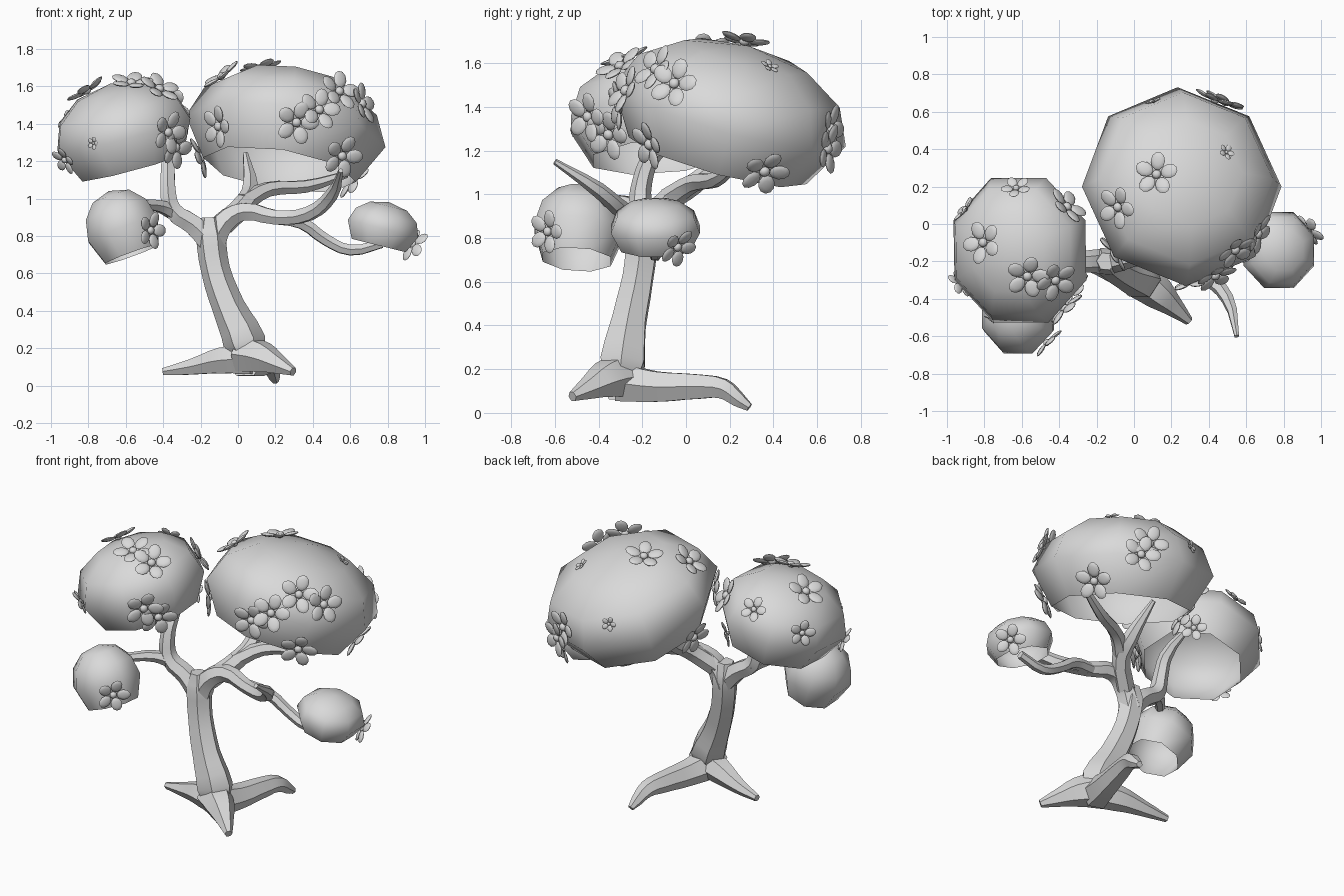
import bpy, bmesh
from math import sin, cos, pi, radians
from mathutils import Vector, Matrix, Euler

cube = bpy.data.objects.get("Cube")
if cube:
    bpy.data.objects.remove(cube, do_unlink=True)

grey = bpy.data.materials.new("plain_grey")
grey.use_nodes = True
grey.diffuse_color = (0.7, 0.7, 0.7, 1)
grey.node_tree.nodes["Principled BSDF"].inputs["Base Color"].default_value = (0.7, 0.7, 0.7, 1)


def add_mesh(name, mesh, angle):
    """Link a mesh as a smooth object that keeps its sharp edges."""
    mesh.shade_smooth()
    mesh.set_sharp_from_angle(angle=radians(angle))
    mesh.materials.clear()
    mesh.materials.append(grey)
    obj = bpy.data.objects.new(name, mesh)
    bpy.context.collection.objects.link(obj)
    return obj


def limb(name, *points):
    """Tapered six-sided tube through (x, y, z, radius) points."""
    curve = bpy.data.curves.new(name, "CURVE")
    curve.dimensions = "3D"
    curve.bevel_depth = 1
    curve.bevel_resolution = 1
    curve.resolution_u = 3
    curve.use_fill_caps = True
    spline = curve.splines.new("BEZIER")
    spline.bezier_points.add(len(points) - 1)
    for bp, (x, y, z, r) in zip(spline.bezier_points, points):
        bp.co = (x, y, z)
        bp.radius = r
        bp.handle_left_type = bp.handle_right_type = "AUTO"
    temp = bpy.data.objects.new(name + "_path", curve)
    bpy.context.collection.objects.link(temp)
    bpy.context.view_layer.update()
    deps = bpy.context.evaluated_depsgraph_get()
    mesh = bpy.data.meshes.new_from_object(temp.evaluated_get(deps))
    bpy.data.objects.remove(temp, do_unlink=True)
    add_mesh(name, mesh, 50)


def crown(name, centre, size, tilt, turn=0.0):
    """Eight-sided squashed dome, open underneath, tilted."""
    bm = bmesh.new()
    rings = []
    for lat in (-40, 0, 30, 58):
        a = radians(lat)
        rings.append([bm.verts.new((cos(a) * cos(t), cos(a) * sin(t), sin(a)))
                      for t in (turn + k * pi / 4 for k in range(8))])
    for low, high in zip(rings, rings[1:]):
        for k in range(8):
            n = (k + 1) % 8
            bm.faces.new((low[k], low[n], high[n], high[k]))
    top = bm.verts.new((0, 0, 1))
    for k in range(8):
        bm.faces.new((rings[-1][k], rings[-1][(k + 1) % 8], top))
    rot = Euler([radians(t) for t in tilt]).to_matrix().to_4x4()
    bm.transform(Matrix.Translation(centre) @ rot @ Matrix.Diagonal((*size, 1)))
    mesh = bpy.data.meshes.new(name)
    bm.to_mesh(mesh)
    bm.free()
    return add_mesh(name, mesh, 52), Vector(centre)


def flower(name, base, centre, near, size):
    """Five oval petals and a round centre, facing outward on a crown."""
    _, spot, normal, _ = base.closest_point_on_mesh(Vector(near))
    facing = (normal + (spot - centre).normalized()).normalized()
    frame = (Matrix.Translation(spot + normal * size * 0.18)
             @ facing.to_track_quat("Z", "Y").to_matrix().to_4x4())
    bm = bmesh.new()
    parts = [Matrix.Diagonal((0.22, 0.22, 0.17, 1))]
    for k in range(5):
        parts.append(Matrix.Rotation(k * 2 * pi / 5, 4, "Z")
                     @ Matrix.Translation((0.62, 0, 0.06))
                     @ Matrix.Rotation(radians(-10), 4, "Y")
                     @ Matrix.Diagonal((0.42, 0.34, 0.1, 1)))
    for part in parts:
        bmesh.ops.create_uvsphere(bm, u_segments=10, v_segments=6, radius=1,
                                  matrix=frame @ Matrix.Scale(size, 4) @ part)
    mesh = bpy.data.meshes.new(name)
    bm.to_mesh(mesh)
    bm.free()
    add_mesh(name, mesh, 80)


# Trunk and roots
limb("trunk", (0.05, -0.3, 0.13, 0.08), (0.035, -0.29, 0.23, 0.115),
     (-0.05, -0.26, 0.42, 0.088), (-0.12, -0.22, 0.62, 0.078),
     (-0.145, -0.2, 0.8, 0.08), (-0.15, -0.2, 0.9, 0.05))
limb("left_root", (0.08, -0.31, 0.14, 0.09), (-0.08, -0.25, 0.135, 0.08),
     (-0.25, -0.2, 0.1, 0.047), (-0.4, -0.17, 0.075, 0.022))
limb("front_root", (0.03, -0.29, 0.17, 0.11), (0.13, -0.37, 0.15, 0.09),
     (0.22, -0.45, 0.11, 0.053), (0.295, -0.52, 0.075, 0.024))
limb("back_root", (0.04, -0.3, 0.14, 0.1), (0.09, -0.14, 0.12, 0.08),
     (0.14, 0.06, 0.12, 0.064), (0.17, 0.17, 0.11, 0.052),
     (0.19, 0.24, 0.06, 0.037), (0.2, 0.29, 0.025, 0.02))

# Branches
limb("left_branch", (-0.14, -0.2, 0.76, 0.07), (-0.24, -0.2, 0.86, 0.06),
     (-0.35, -0.21, 0.94, 0.054), (-0.375, -0.2, 1.06, 0.046),
     (-0.375, -0.15, 1.18, 0.04), (-0.4, 0.04, 1.31, 0.015))
limb("left_side_branch", (-0.33, -0.2, 0.92, 0.045), (-0.42, -0.27, 0.96, 0.036),
     (-0.54, -0.4, 0.97, 0.026))
limb("right_branch", (-0.14, -0.2, 0.74, 0.07), (-0.08, -0.19, 0.87, 0.064),
     (0.03, -0.17, 0.93, 0.054), (0.2, -0.2, 0.9, 0.044), (0.38, -0.28, 0.92, 0.042),
     (0.5, -0.4, 1.02, 0.036), (0.55, -0.6, 1.15, 0.014))
limb("drooping_branch", (0.18, -0.19, 0.9, 0.04), (0.34, -0.16, 0.87, 0.036),
     (0.47, -0.14, 0.78, 0.034), (0.6, -0.14, 0.725, 0.032), (0.77, -0.14, 0.76, 0.026))
limb("upper_branch", (-0.08, -0.18, 0.86, 0.06), (0.04, -0.07, 0.98, 0.056),
     (0.065, 0.04, 1.05, 0.048), (0.04, 0.23, 1.24, 0.015))
limb("upper_back_branch", (0.03, -0.08, 0.98, 0.052), (0.16, 0.03, 1.05, 0.043),
     (0.36, 0.13, 1.065, 0.037), (0.58, 0.23, 1.13, 0.02))

# Leaf crowns
large = crown("large_crown", (0.255, 0.2, 1.36), (0.54, 0.55, 0.335), (-15, 9, 0))
left = crown("left_crown", (-0.61, -0.14, 1.345), (0.395, 0.42, 0.28), (4, -15, 0), pi / 8)
low = crown("low_front_crown", (-0.615, -0.49, 0.835), (0.212, 0.22, 0.22), (-4, -20, 0), pi / 8)
right = crown("low_right_crown", (0.775, -0.14, 0.84), (0.21, 0.22, 0.145), (0, 14, 0), pi / 8)

# Flowers on each crown
blossoms = [
    (large, 0.115, [(0.12, 0.27, 1.72), (-0.09, 0.09, 1.66), (-0.13, -0.16, 1.38),
                    (0.32, -0.33, 1.4), (0.43, -0.27, 1.47), (0.53, -0.12, 1.56),
                    (0.61, -0.04, 1.49), (0.57, -0.17, 1.22), (0.65, 0.37, 1.07),
                    (0.5, 0.68, 1.21), (0.44, 0.68, 1.3), (-0.2, 0.2, 1.22)]),
    (large, 0.045, [(0.11, 0.64, 1.4), (0.5, 0.39, 1.6)]),
    (left, 0.115, [(-0.8, -0.1, 1.56), (-0.57, -0.28, 1.62), (-0.41, -0.32, 1.62),
                   (-0.36, -0.46, 1.35), (-0.36, 0.09, 1.5), (-0.3, -0.38, 1.26)]),
    (left, 0.08, [(-0.63, 0.2, 1.52), (-0.93, 0.1, 1.4), (-0.94, -0.33, 1.19),
                  (-0.34, 0.14, 1.25)]),
    (left, 0.035, [(-0.8, -0.53, 1.3)]),
    (low, 0.1, [(-0.46, -0.64, 0.83)]),
    (right, 0.095, [(0.94, -0.03, 0.75)]),
]
count = 0
for (base, centre), size, spots in blossoms:
    for spot in spots:
        count += 1
        flower(f"flower_{count}", base, centre, spot, size)
